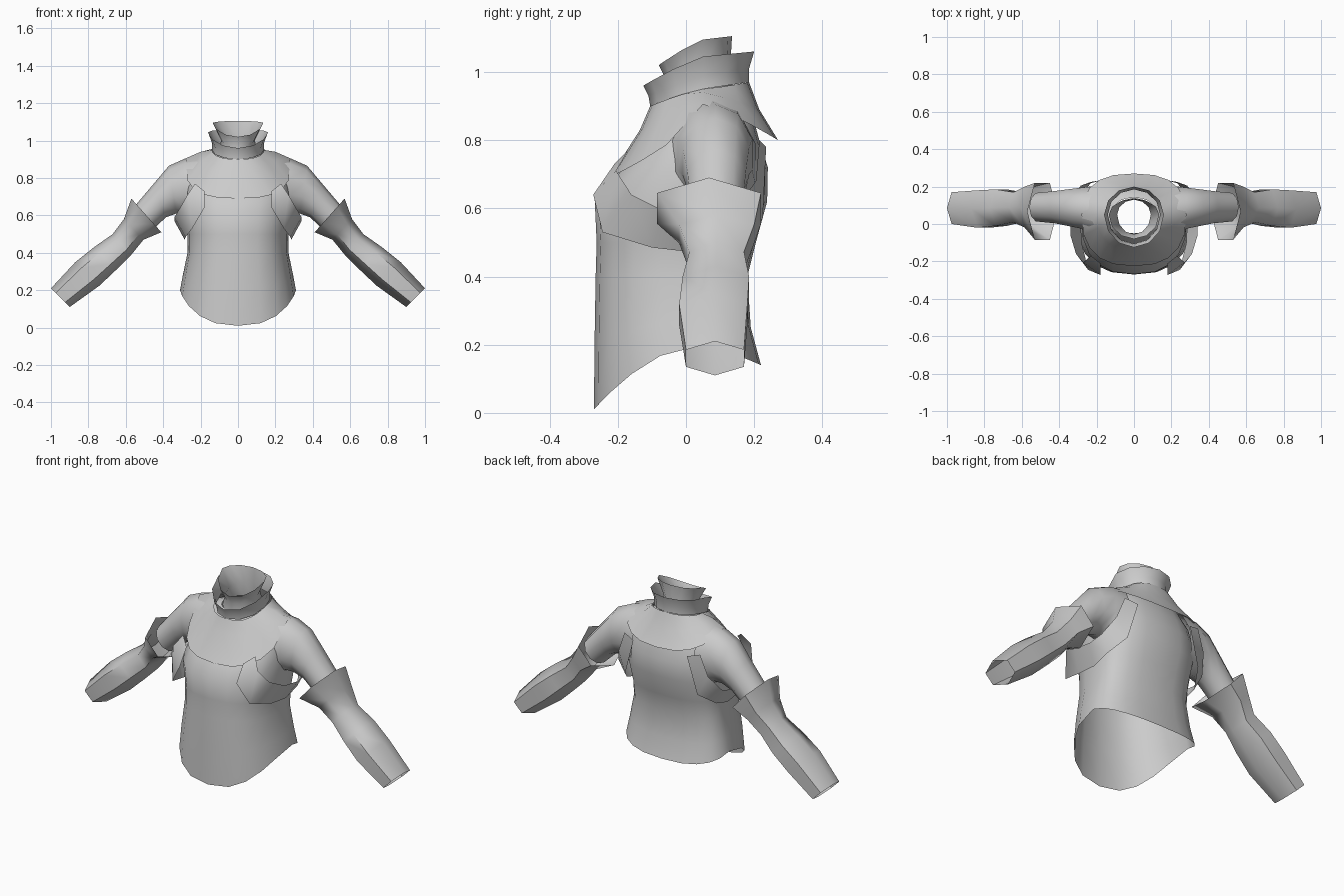
import bpy, math
from mathutils import Vector

if "Cube" in bpy.data.objects:
    bpy.data.objects.remove(bpy.data.objects["Cube"])

cloth = bpy.data.materials.new("grey cloth")
cloth.diffuse_color = (0.6, 0.6, 0.6, 1)
cloth.use_nodes = True
cloth.node_tree.nodes["Principled BSDF"].inputs["Base Color"].default_value = cloth.diffuse_color
CY = 0.05  # depth of the body axis


def make(name, rows, closed=True, mirror=False, sharp=50):
    """Skin a list of equal-length point rows into an open surface."""
    n = len(rows[0])
    verts = [p for row in rows for p in row]
    faces = []
    for r in range(len(rows) - 1):
        for i in range(n if closed else n - 1):
            j = (i + 1) % n
            faces.append((r * n + i, r * n + j, (r + 1) * n + j, (r + 1) * n + i))
    me = bpy.data.meshes.new(name)
    me.from_pydata(verts, [], faces)
    me.materials.append(cloth)
    ob = bpy.data.objects.new(name, me)
    bpy.context.collection.objects.link(ob)
    if mirror:
        ob.modifiers.new("mirror", 'MIRROR')
    bpy.context.view_layer.objects.active = ob
    ob.select_set(True)
    bpy.ops.object.shade_smooth_by_angle(angle=math.radians(sharp))
    ob.select_set(False)
    return ob


def ring(w, yf, yb, zf, zs, zb, pf=1.0, n=20, e=0.8):
    """Body ring: half width, front/back depth, front/side/back height."""
    pts = []
    for i in range(n):
        a = 2 * math.pi * i / n
        c, s = math.cos(a), math.sin(a)
        x = w * math.copysign(abs(c) ** e, c)
        k = abs(s) ** e
        if s < 0:
            pts.append((x, CY + (yf - CY) * k, zs + (zf - zs) * abs(s) ** pf))
        else:
            pts.append((x, CY + (yb - CY) * k, zs + (zb - zs) * s))
    return pts


def arm_ring(ux, uz, lx, lz, y0, y1, n):
    """Sleeve ring from its upper point, lower point and depth range."""
    up, low = Vector((ux, (y0 + y1) / 2, uz)), Vector((lx, (y0 + y1) / 2, lz))
    mid, half = (up + low) / 2, (up - low) / 2
    ry = (y1 - y0) / 2 / (math.sin(math.pi / 3) if n == 6 else 1)
    return [mid + half * math.cos(2 * math.pi * i / n)
            + Vector((0, ry * math.sin(2 * math.pi * i / n), 0)) for i in range(n)]


# Torso, open at hem and neck
make("torso", [ring(*r) for r in (
    (.31, -.27, .22, .01, .20, .14, 1.5),
    (.295, -.268, .19, .22, .28, .25),
    (.27, -.265, .18, .40, .40, .40),
    (.27, -.262, .205, .50, .50, .50),
    (.285, -.268, .238, .63, .62, .62),
    (.28, -.19, .24, .72, .72, .72),
    (.265, -.11, .215, .82, .82, .80),
    (.19, -.07, .19, .88, .90, .89),
    (.11, -.05, .14, .92, .93, .93))], sharp=60)

# Shoulder cape, flaring out at the back
make("shoulder_cape", [ring(*r) for r in (
    (.14, -.105, .185, .90, .95, .97),
    (.20, -.135, .215, .83, .94, .89, .7),
    (.28, -.225, .27, .69, .905, .80, .5))], sharp=60)

# Outer and inner collars, low in front
make("outer_collar", [ring(*r, n=12, e=1) for r in (
    (.14, -.105, .185, .90, .95, .97),
    (.14, -.11, .185, .93, .99, 1.01),
    (.16, -.125, .20, .96, 1.045, 1.06, 1.2))], sharp=60)
make("inner_collar", [ring(*r, n=12, e=1) for r in (
    (.11, -.06, .14, .91, .93, .93),
    (.09, -.055, .13, .97, 1.0, 1.02),
    (.135, -.08, .135, 1.02, 1.095, 1.105, 1.2))], sharp=60)

# Upper sleeves
make("upper_sleeve", [arm_ring(*r, 10) for r in (
    (.18, .925, .22, .54, -.07, .21),
    (.28, .905, .285, .61, -.03, .20),
    (.37, .865, .33, .61, -.015, .19),
    (.45, .77, .385, .59, .0, .18),
    (.56, .64, .46, .52, .01, .17))], mirror=True, sharp=60)

# Lower sleeves with flared upper rim
make("lower_sleeve", [arm_ring(*r, 6) for r in (
    (.57, .69, .41, .51, -.085, .22),
    (.61, .58, .505, .47, -.02, .20),
    (.67, .50, .57, .39, .01, .17),
    (.77, .43, .65, .31, -.01, .185),
    (.87, .35, .74, .225, -.02, .18),
    (1.0, .21, .90, .11, .0, .17))], mirror=True, sharp=65)

# Flared bands wrapping from chest, under the arm, to the shoulder blade
upper = [(.23, -.17, .77), (.27, -.205, .71), (.31, -.16, .64), (.34, -.06, .59),
         (.34, .06, .57), (.33, .14, .59), (.285, .205, .68), (.24, .215, .80)]
lower = [(.18, -.21, .73), (.18, -.272, .64), (.245, -.245, .53), (.28, -.10, .485),
         (.285, .03, .47), (.285, .13, .50), (.23, .225, .57), (.17, .235, .78)]
make("armhole_band", [upper, lower], closed=False, mirror=True, sharp=60)
